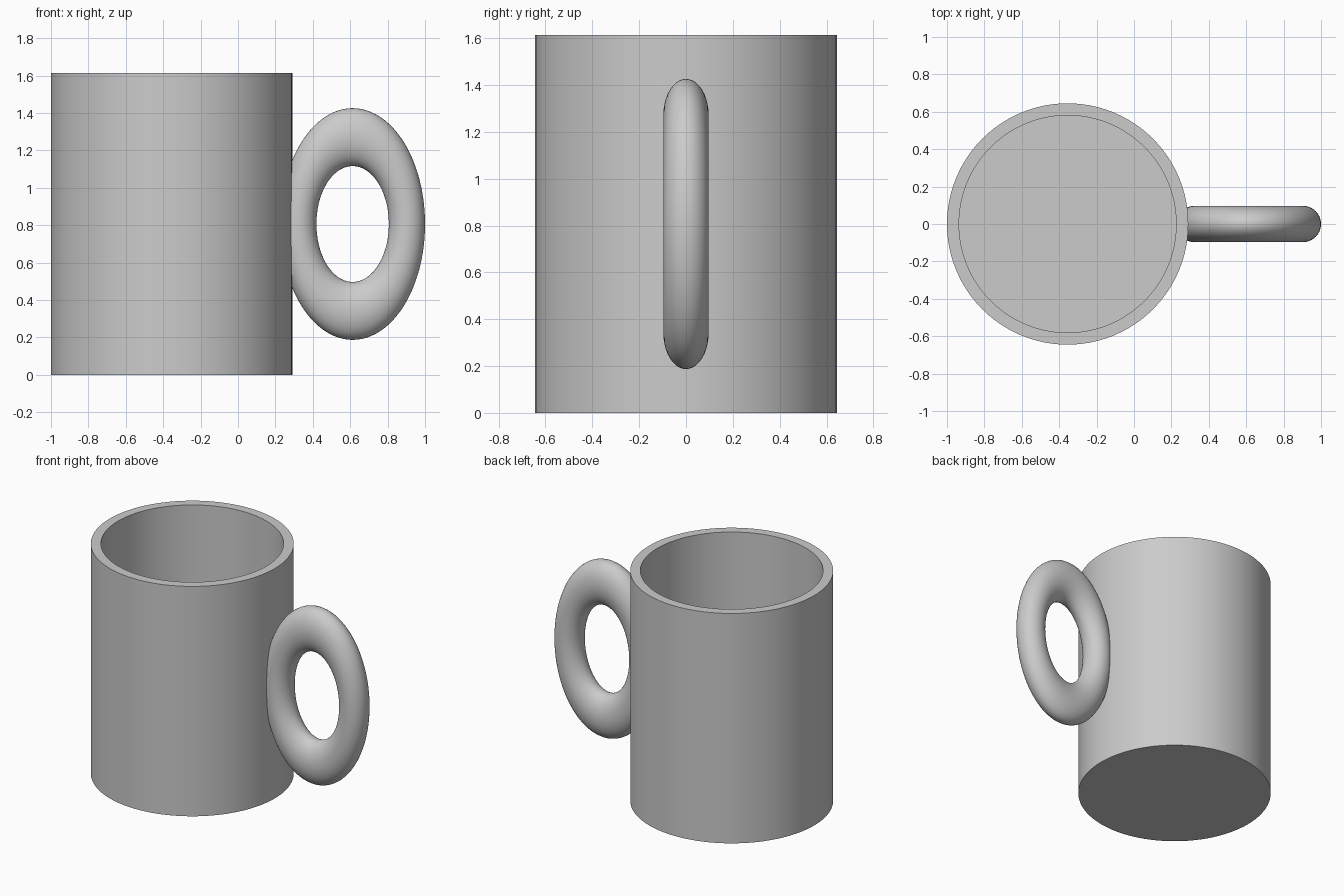
import bpy, math
from mathutils import Matrix

cube = bpy.data.objects.get("Cube")
if cube:
    bpy.data.objects.remove(cube, do_unlink=True)

R = 2 / 3.1            # cup radius; every other size follows from it
CUP_X = R - 1
HEIGHT = 2.5 * R
WALL = 0.1 * R

# Single grey glaze
grey = bpy.data.materials.new("plain_grey")
grey.use_nodes = True
colour = (0.6, 0.6, 0.6, 1)
grey.diffuse_color = colour
grey.node_tree.nodes["Principled BSDF"].inputs["Base Color"].default_value = colour


def finish(obj, name):
    obj.name = obj.data.name = name
    obj.data.materials.clear()
    obj.data.materials.append(grey)
    bpy.ops.object.select_all(action="DESELECT")
    obj.select_set(True)
    bpy.context.view_layer.objects.active = obj
    bpy.ops.object.shade_smooth_by_angle(angle=math.radians(35))


def cylinder(radius, bottom, top):
    bpy.ops.mesh.primitive_cylinder_add(
        vertices=96, radius=radius, depth=top - bottom,
        location=(CUP_X, 0, (bottom + top) / 2))
    return bpy.context.object


# Cup body, hollowed from above
cup = cylinder(R, 0, HEIGHT)
cavity = cylinder(R - WALL, WALL, HEIGHT + WALL)
cavity.name = "cavity_cutter"
cavity.hide_render = True
hollow = cup.modifiers.new("hollow", "BOOLEAN")
hollow.operation = "DIFFERENCE"
hollow.solver = "EXACT"
hollow.object = cavity
bpy.context.view_layer.objects.active = cup
bpy.ops.object.modifier_apply(modifier=hollow.name)
bpy.data.objects.remove(cavity, do_unlink=True)
finish(cup, "cup_body")

# Handle: a stretched upright ring whose inner side sinks into the wall
bpy.ops.mesh.primitive_torus_add(
    major_radius=0.45 * R, minor_radius=0.15 * R,
    major_segments=96, minor_segments=40)
handle = bpy.context.object
handle.data.transform(Matrix.Diagonal((1, 1, 1.6, 1))
                      @ Matrix.Rotation(math.radians(90), 4, "X"))
handle.location = (CUP_X + 1.502 * R - 0.002 * R, 0, HEIGHT / 2)
finish(handle, "handle")
